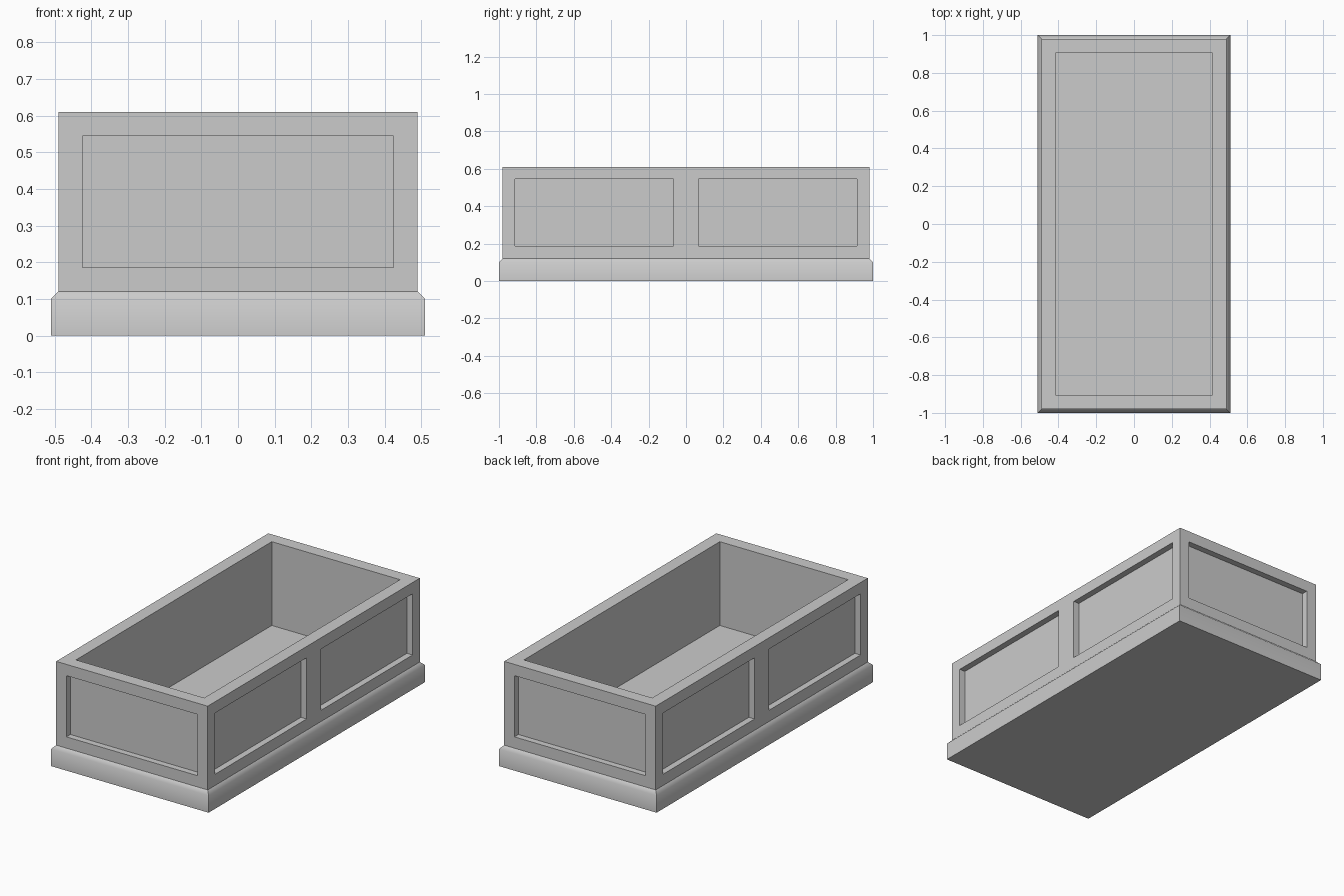
import bpy, bmesh
from mathutils import Matrix

if "Cube" in bpy.data.objects:
    bpy.data.objects.remove(bpy.data.objects["Cube"])

BASE_TOP, TOP = 0.12, 0.61
HX, HY = 0.49, 0.98          # half sizes of the planter body
FRAME, WALL, RECESS = 0.066, 0.075, 0.037


def add_box(bm, hx, hy, z0, z1):
    m = Matrix.Translation((0, 0, (z0 + z1) / 2)) @ Matrix.Diagonal((2 * hx, 2 * hy, z1 - z0, 1))
    bmesh.ops.create_cube(bm, size=1, matrix=m)


def finish(bm, name):
    mesh = bpy.data.meshes.new(name)
    bm.to_mesh(mesh)
    bm.free()
    obj = bpy.data.objects.new(name, mesh)
    bpy.context.collection.objects.link(obj)
    return obj


def faces_facing_z(bm, z):
    bm.normal_update()
    return [f for f in bm.faces
            if abs(f.normal.z) > 0.9 and abs(f.calc_center_median().z - z) < 1e-4]


def extrude(bm, faces):
    """Extrude a region, drop the old faces and return the new vertices."""
    geom = bmesh.ops.extrude_face_region(bm, geom=faces)["geom"]
    old = [f for f in faces if f.is_valid]
    if old:
        bmesh.ops.delete(bm, geom=old, context="FACES")
    return [g for g in geom if isinstance(g, bmesh.types.BMVert)]


# Plinth: solid base with a softly shaded chamfer around the top
bm = bmesh.new()
add_box(bm, HX + 0.02, HY + 0.02, 0, 0.10)
for v in extrude(bm, faces_facing_z(bm, 0.10)):
    v.co = (HX if v.co.x > 0 else -HX, HY if v.co.y > 0 else -HY, BASE_TOP)
for f in bm.faces:
    f.smooth = True
for e in bm.edges:
    e.smooth = all(abs(v.co.z - 0.10) < 1e-4 for v in e.verts)
finish(bm, "plinth")

# Body: one panel on each end and two on each long side
bm = bmesh.new()
add_box(bm, HX, HY, BASE_TOP, TOP)
bmesh.ops.bisect_plane(bm, geom=bm.verts[:] + bm.edges[:] + bm.faces[:],
                       plane_co=(0, 0, 0), plane_no=(0, 1, 0))
bm.normal_update()
sides = [f for f in bm.faces if abs(f.normal.z) < 0.1]
bmesh.ops.inset_individual(bm, faces=sides, thickness=FRAME, use_even_offset=True)

# Sink the panels straight in
bm.normal_update()
for f in sides:
    inward = -f.normal * RECESS
    bmesh.ops.translate(bm, verts=extrude(bm, [f]), vec=inward)

# Rim and hollow interior, resting on the plinth as its floor
opening = faces_facing_z(bm, TOP)
bmesh.ops.inset_region(bm, faces=opening, thickness=WALL, use_even_offset=True)
bmesh.ops.translate(bm, verts=extrude(bm, opening), vec=(0, 0, BASE_TOP - TOP))
bmesh.ops.delete(bm, geom=faces_facing_z(bm, BASE_TOP), context="FACES")
finish(bm, "planter_walls")
